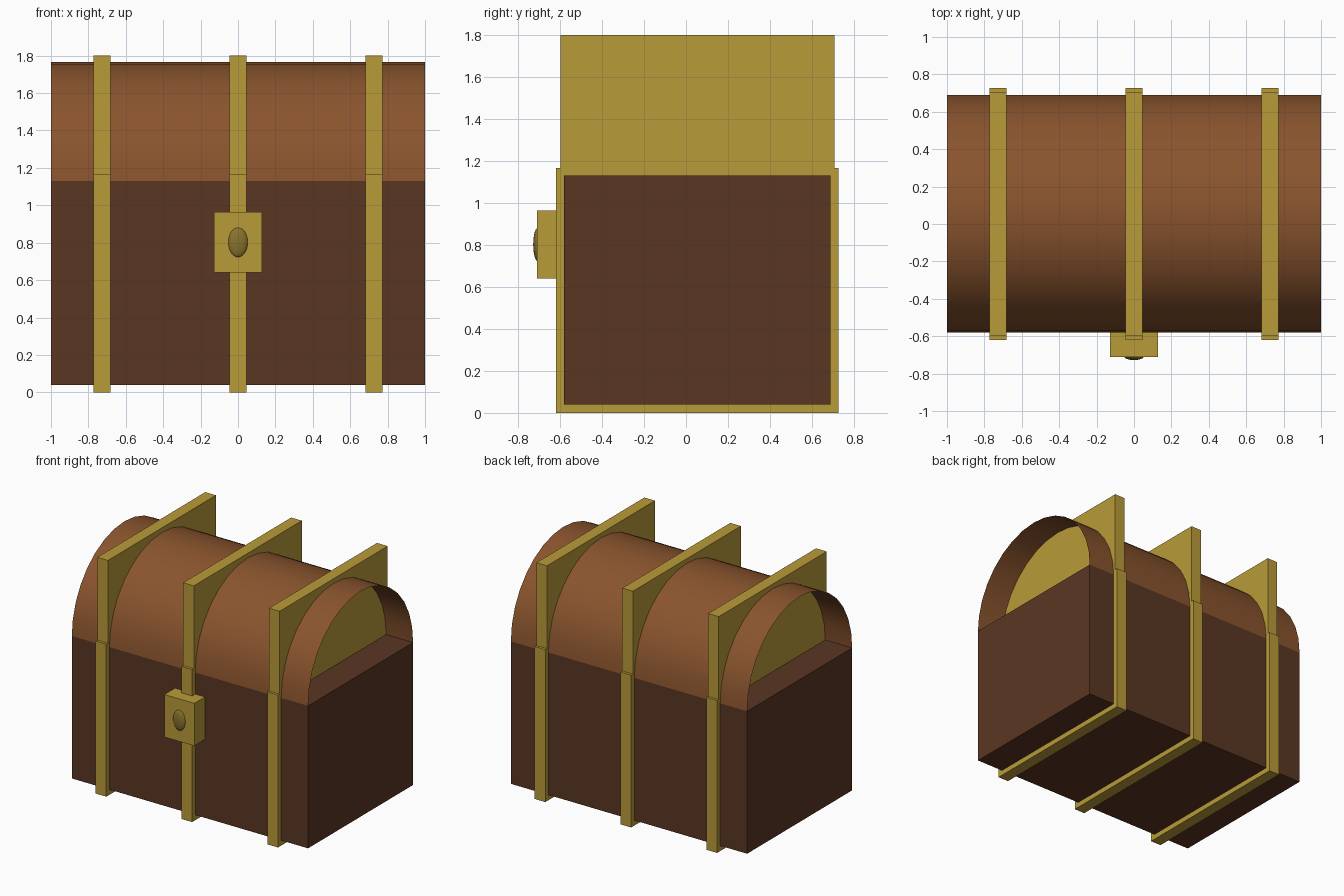
import bpy, bmesh, math

if "Cube" in bpy.data.objects:
    bpy.data.objects.remove(bpy.data.objects["Cube"])

CY = 0.054          # depth centre of the chest (the lock sticks out in front)
RIM = 1.13          # height where lid meets body
R = 0.635           # lid radius and half depth of the body


def material(name, rgb):
    m = bpy.data.materials.new(name)
    m.diffuse_color = (*rgb, 1)
    m.use_nodes = True
    m.node_tree.nodes["Principled BSDF"].inputs["Base Color"].default_value = m.diffuse_color
    return m


dark_wood = material("dark_wood", (0.102, 0.037, 0.016))
wood = material("wood", (0.254, 0.089, 0.027))
brass = material("brass", (0.485, 0.328, 0.041))
dull_brass = material("dull_brass", (0.25, 0.17, 0.025))


def finish(name, bm, mat, smooth=False):
    me = bpy.data.meshes.new(name)
    for f in bm.faces:
        f.smooth = smooth
    bm.to_mesh(me)
    bm.free()
    me.materials.append(mat)
    ob = bpy.data.objects.new(name, me)
    bpy.context.collection.objects.link(ob)
    return ob


def box(name, x, y, z, mat):
    """Box from (min, max) pairs on each axis."""
    bm = bmesh.new()
    bmesh.ops.create_cube(bm, size=1)
    for v in bm.verts:
        for i, (lo, hi) in enumerate((x, y, z)):
            v.co[i] = hi if v.co[i] > 0 else lo
    finish(name, bm, mat)


# Body
box("chest_body", (-1, 1), (CY - R, CY + R), (0.04, RIM), dark_wood)

# Lid: half-cylinder sheet, open at both ends
bm = bmesh.new()
N = 16
rows = []
for i in range(N + 1):
    a = math.pi * i / N
    y, z = CY - R * math.cos(a), RIM + R * math.sin(a)
    rows.append([bm.verts.new((x, y, z)) for x in (-1, 1)])
for p, q in zip(rows, rows[1:]):
    bm.faces.new((p[0], p[1], q[1], q[0]))
finish("lid", bm, wood, smooth=True)

# Straps: a lower and a slightly narrower upper slab at three places
for label, cx in (("left", -0.727), ("middle", 0), ("right", 0.727)):
    xs = (cx - 0.045, cx + 0.045)
    box(label + "_body_strap", xs, (CY - 0.673, CY + 0.673), (0, 1.166), brass)
    box(label + "_lid_strap", xs, (CY - 0.653, CY + 0.653), (RIM, 1.8), brass)

# Lock plate and its oval boss
box("lock_plate", (-0.127, 0.127), (-0.71, -0.58), (0.64, 0.965), brass)
bm = bmesh.new()
bmesh.ops.create_uvsphere(bm, u_segments=24, v_segments=12, radius=1)
bmesh.ops.scale(bm, vec=(0.053, 0.022, 0.08), verts=bm.verts)
bmesh.ops.translate(bm, vec=(0, -0.706, 0.802), verts=bm.verts)
finish("lock_boss", bm, dull_brass, smooth=True)
